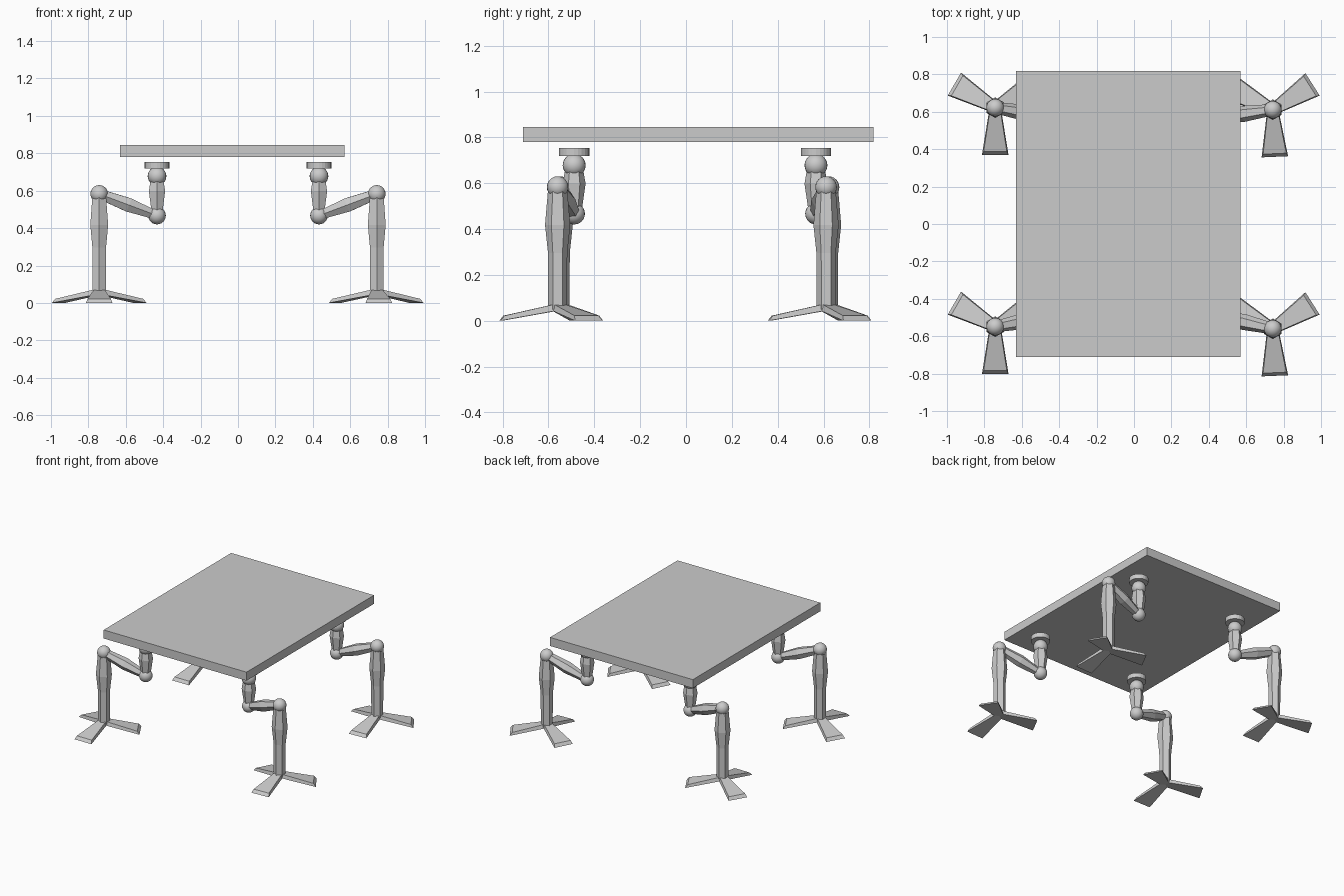
import bpy, bmesh, math
from mathutils import Vector, Matrix

if "Cube" in bpy.data.objects:
    bpy.data.objects.remove(bpy.data.objects["Cube"])


def finish(bm, name, smooth=False):
    bmesh.ops.recalc_face_normals(bm, faces=bm.faces)
    me = bpy.data.meshes.new(name)
    bm.to_mesh(me)
    bm.free()
    for p in me.polygons:
        p.use_smooth = smooth
    ob = bpy.data.objects.new(name, me)
    bpy.context.collection.objects.link(ob)
    return ob


def limb(name, p, q, stations, sides=6):
    """Faceted limb from p to q; stations are (fraction, radius)."""
    p, q = Vector(p), Vector(q)
    d = (q - p).normalized()
    # side axis lies along y as far as possible, so a corner faces front
    v = Vector((0, 1, 0))
    v = (v - d * v.dot(d)).normalized()
    u = v.cross(d)
    bm = bmesh.new()
    rings = []
    for t, r in stations:
        c = p.lerp(q, t)
        rings.append([bm.verts.new(c + r * (v * math.cos(a) + u * math.sin(a)))
                      for a in (2 * math.pi * i / sides for i in range(sides))])
    for a, b in zip(rings, rings[1:]):
        for i in range(sides):
            j = (i + 1) % sides
            bm.faces.new((a[i], a[j], b[j], b[i]))
    bm.faces.new(rings[0])
    bm.faces.new(rings[-1])
    return finish(bm, name)


def ball(name, c, r):
    bm = bmesh.new()
    bmesh.ops.create_uvsphere(bm, u_segments=20, v_segments=12, radius=r,
                              matrix=Matrix.Translation(c))
    return finish(bm, name, True)


def foot(name, c, turn):
    """Three splayed wedge toes around the ankle."""
    bm = bmesh.new()
    # (distance, half width, z): inner bottom, inner top, tip top, tip bottom
    prof = [(0.0, 0.030, 0.045), (0.0, 0.026, 0.075),
            (0.235, 0.062, 0.022), (0.252, 0.071, 0.0)]
    for deg in (-90, 30, 150):
        rot = Matrix.Rotation(math.radians(deg + turn), 4, 'Z')
        a, b = [[bm.verts.new(c + rot @ Vector((d, s * w, z))) for d, w, z in prof]
                for s in (-1, 1)]
        bm.faces.new(a)
        bm.faces.new(b)
        for i in range(4):
            j = (i + 1) % 4
            bm.faces.new((a[i], a[j], b[j], b[i]))
    return finish(bm, name)


# Table top slab
bm = bmesh.new()
bmesh.ops.create_cube(bm, size=1, matrix=Matrix.Translation((-0.03, 0.053, 0.8125))
                      @ Matrix.Diagonal((1.2, 1.53, 0.065, 1)))
finish(bm, "table_top")

# Four jointed legs: side sign, row name, hip y, knee y, foot turn
legs = [(-1, "front", -0.488, -0.549, 0), (1, "front", -0.488, -0.56, 2.5),
        (-1, "back", 0.567, 0.622, 0), (1, "back", 0.567, 0.611, 2.5)]
for s, row, hip_y, knee_y, turn in legs:
    tag = row + ("_right_" if s > 0 else "_left_")
    hip = Vector((s * 0.433, hip_y, 0.678))
    elbow = Vector((s * 0.433, hip_y, 0.467))
    knee = Vector((s * 0.742, knee_y, 0.583))
    ankle = Vector((s * 0.742, knee_y, 0.05))

    # Mounting disc
    bm = bmesh.new()
    bmesh.ops.create_cone(bm, cap_ends=True, segments=24, radius1=0.066, radius2=0.066,
                          depth=0.035, matrix=Matrix.Translation((hip.x, hip.y, 0.737)))
    finish(bm, tag + "mount")

    # Ball joints
    ball(tag + "hip_joint", hip, 0.05)
    ball(tag + "elbow_joint", elbow, 0.047)
    ball(tag + "knee_joint", knee, 0.047)

    # Limb segments
    limb(tag + "upper_link", elbow, hip, [(0, 0.031), (0.62, 0.05), (1, 0.036)])
    limb(tag + "middle_link", knee, elbow, [(0, 0.03), (0.5, 0.043), (1, 0.026)])
    limb(tag + "shin", ankle, knee, [(0, 0.041), (0.46, 0.042), (0.69, 0.055), (1, 0.041)])

    # Splayed foot
    foot(tag + "foot", Vector((ankle.x, ankle.y, 0)), turn)
